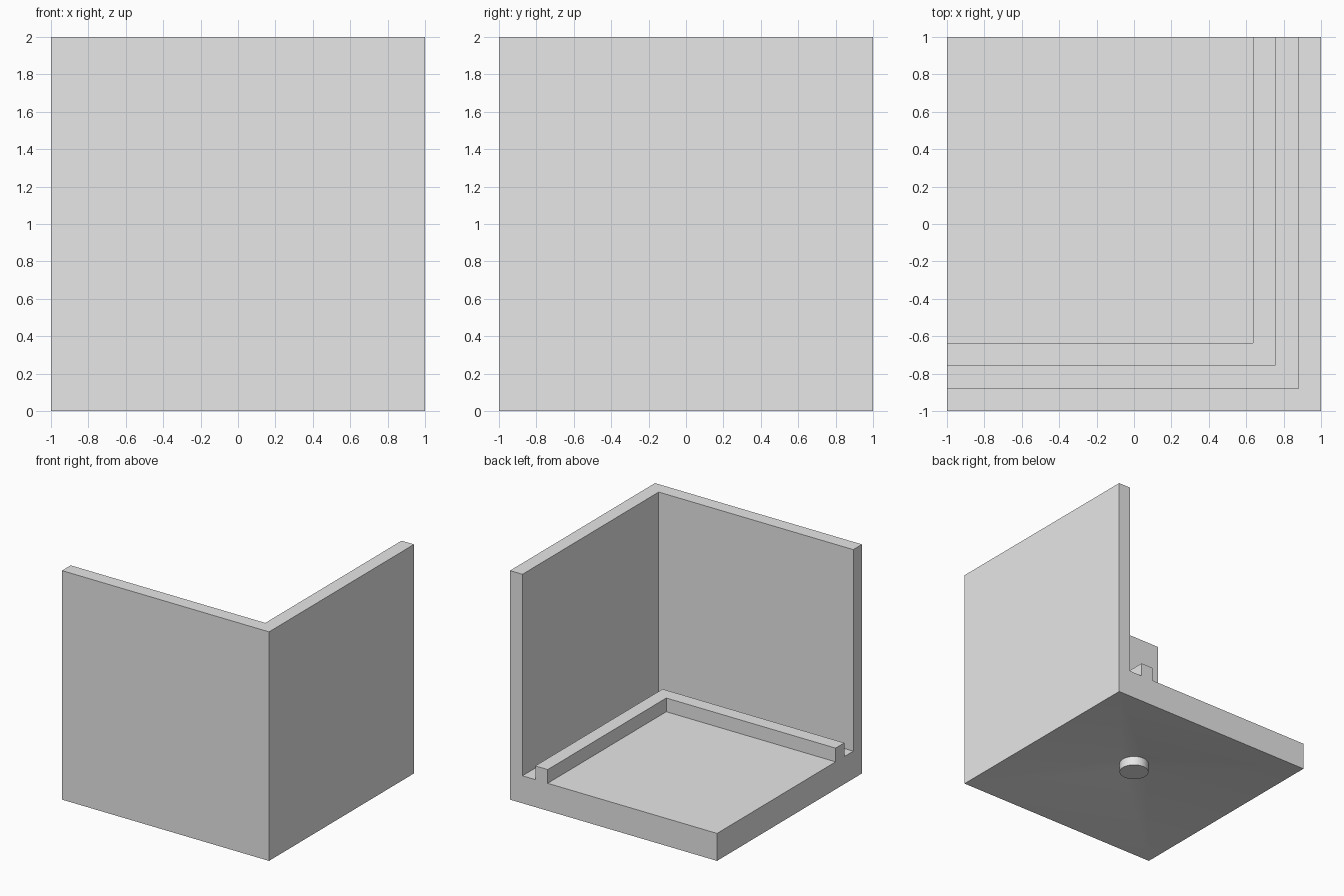
import bpy
import bmesh
from math import cos, sin, pi

cube = bpy.data.objects.get("Cube")
if cube:
    bpy.data.objects.remove(cube, do_unlink=True)

FLOOR_TOP = 0.24
PEG_RADIUS, PEG_ROOT, PEG_TIP = 0.12, 0.12, 0.04
SEGMENTS = 48

grey = bpy.data.materials.new("light_grey")
grey.use_nodes = True
grey.diffuse_color = (0.8, 0.8, 0.8, 1)
grey.node_tree.nodes["Principled BSDF"].inputs["Base Color"].default_value = (0.8, 0.8, 0.8, 1)


def finish(name, bm):
    bmesh.ops.recalc_face_normals(bm, faces=bm.faces[:])
    mesh = bpy.data.meshes.new(name)
    bm.to_mesh(mesh)
    bm.free()
    mesh.materials.append(grey)
    obj = bpy.data.objects.new(name, mesh)
    bpy.context.collection.objects.link(obj)
    return obj


def corner_strip(name, outer, inner, z0, z1):
    """L-shaped strip along the front and the +x side."""
    profile = [(-1, -outer), (outer, -outer), (outer, 1),
               (inner, 1), (inner, -inner), (-1, -inner)]
    bm = bmesh.new()
    face = bm.faces.new([bm.verts.new((x, y, z0)) for x, y in profile])
    result = bmesh.ops.extrude_face_region(bm, geom=[face], use_keep_orig=True)
    top = [v for v in result["geom"] if isinstance(v, bmesh.types.BMVert)]
    bmesh.ops.translate(bm, verts=top, vec=(0, 0, z1 - z0))
    return finish(name, bm)


def ring(bm, count, radius, z, turn=0.0):
    return [bm.verts.new((radius * cos(turn + 2 * pi * i / count),
                          radius * sin(turn + 2 * pi * i / count), z))
            for i in range(count)]


def bridge(bm, low, high):
    n = len(low)
    for i in range(n):
        bm.faces.new((low[i], low[(i + 1) % n], high[(i + 1) % n], high[i]))


# Floor slab, hollowed underneath towards a short central peg
bm = bmesh.new()
bottom = ring(bm, 4, 2 ** 0.5, 0, pi / 4)
top = ring(bm, 4, 2 ** 0.5, FLOOR_TOP, pi / 4)
root = ring(bm, SEGMENTS, PEG_RADIUS, PEG_ROOT)
tip = ring(bm, SEGMENTS, PEG_RADIUS, PEG_TIP)
bridge(bm, bottom, top)
bridge(bm, tip, root)
bm.faces.new(top)
bm.faces.new(tip)
quarter = SEGMENTS // 4
for q in range(4):
    for i in range(q * quarter, (q + 1) * quarter):
        bm.faces.new((bottom[q], root[i], root[(i + 1) % SEGMENTS]))
    bm.faces.new((bottom[q], bottom[q - 1], root[q * quarter]))
floor = finish("floor", bm)

# Two upright walls meeting at the corner, and the ridge that forms the slot
corner_strip("walls", 1, 0.88, FLOOR_TOP, 2)
corner_strip("slot_ridge", 0.756, 0.636, FLOOR_TOP, 0.36)

bpy.ops.object.select_all(action="DESELECT")
floor.select_set(True)
bpy.context.view_layer.objects.active = floor
bpy.ops.object.shade_smooth_by_angle(angle=pi / 6)
